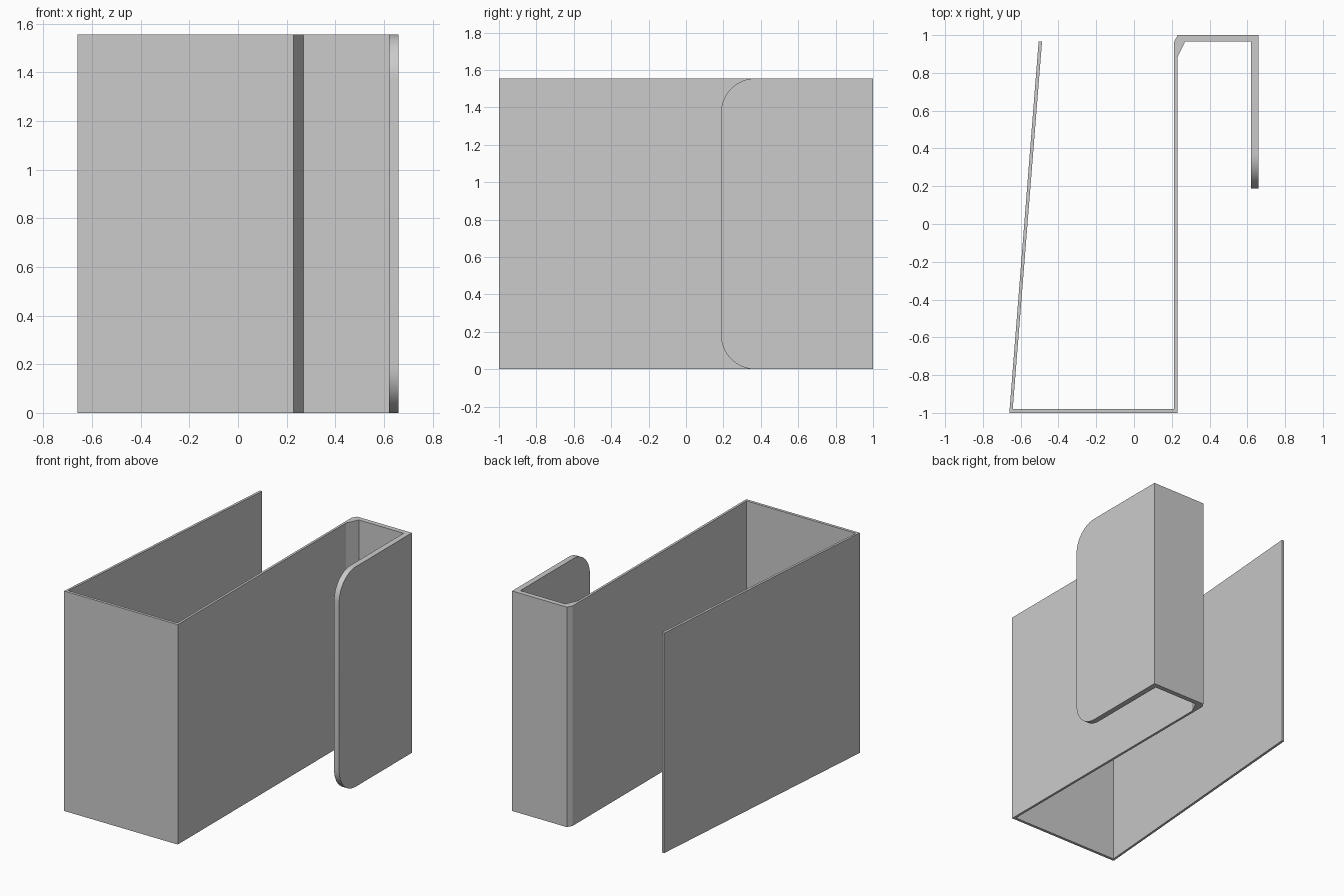
import bpy
import bmesh

cube = bpy.data.objects.get("Cube")
if cube:
    bpy.data.objects.remove(cube, do_unlink=True)

HEIGHT = 1.555
LIP_END = 0.187
LIP_RADIUS = 0.185

# Plain grey
grey = bpy.data.materials.new("plain_grey")
grey.use_nodes = True
colour = (0.6, 0.6, 0.6, 1)
grey.diffuse_color = colour
grey.node_tree.nodes["Principled BSDF"].inputs["Base Color"].default_value = colour

# Outline of the bent strip seen from above
outline = [
    (-0.66, -1), (0.229, -1),                      # front wall
    (0.229, 0.88), (0.27, 0.965), (0.62, 0.965),   # long wall and inner bend
    (0.62, LIP_END), (0.66, LIP_END),              # hooked lip
    (0.66, 1), (0.232, 1), (0.212, 0.965),         # back of the hook
    (0.212, -0.98), (-0.642, -0.98),               # inside of the pocket
    (-0.487, 0.965), (-0.505, 0.965),              # leaning wall
]

bm = bmesh.new()
base = bm.faces.new([bm.verts.new((x, y, 0)) for x, y in outline])
extruded = bmesh.ops.extrude_face_region(bm, geom=[base])
top = [v for v in extruded["geom"] if isinstance(v, bmesh.types.BMVert)]
bmesh.ops.translate(bm, vec=(0, 0, HEIGHT), verts=top)

# Round the top and bottom corners of the lip
lip_corners = [
    e for e in bm.edges
    if all(abs(v.co.y - LIP_END) < 0.001 for v in e.verts)
    and abs(e.verts[0].co.z - e.verts[1].co.z) < 0.001
]
bmesh.ops.bevel(bm, geom=lip_corners, offset=LIP_RADIUS, segments=16,
                profile=0.5, affect='EDGES')
bmesh.ops.recalc_face_normals(bm, faces=bm.faces)

mesh = bpy.data.meshes.new("hooked_holder")
bm.to_mesh(mesh)
bm.free()
mesh.materials.append(grey)
holder = bpy.data.objects.new("hooked_holder", mesh)
bpy.context.collection.objects.link(holder)

# Smooth the rounded corners, keep the bends crisp
bpy.ops.object.select_all(action='DESELECT')
holder.select_set(True)
bpy.context.view_layer.objects.active = holder
bpy.ops.object.shade_smooth_by_angle(angle=0.35)
